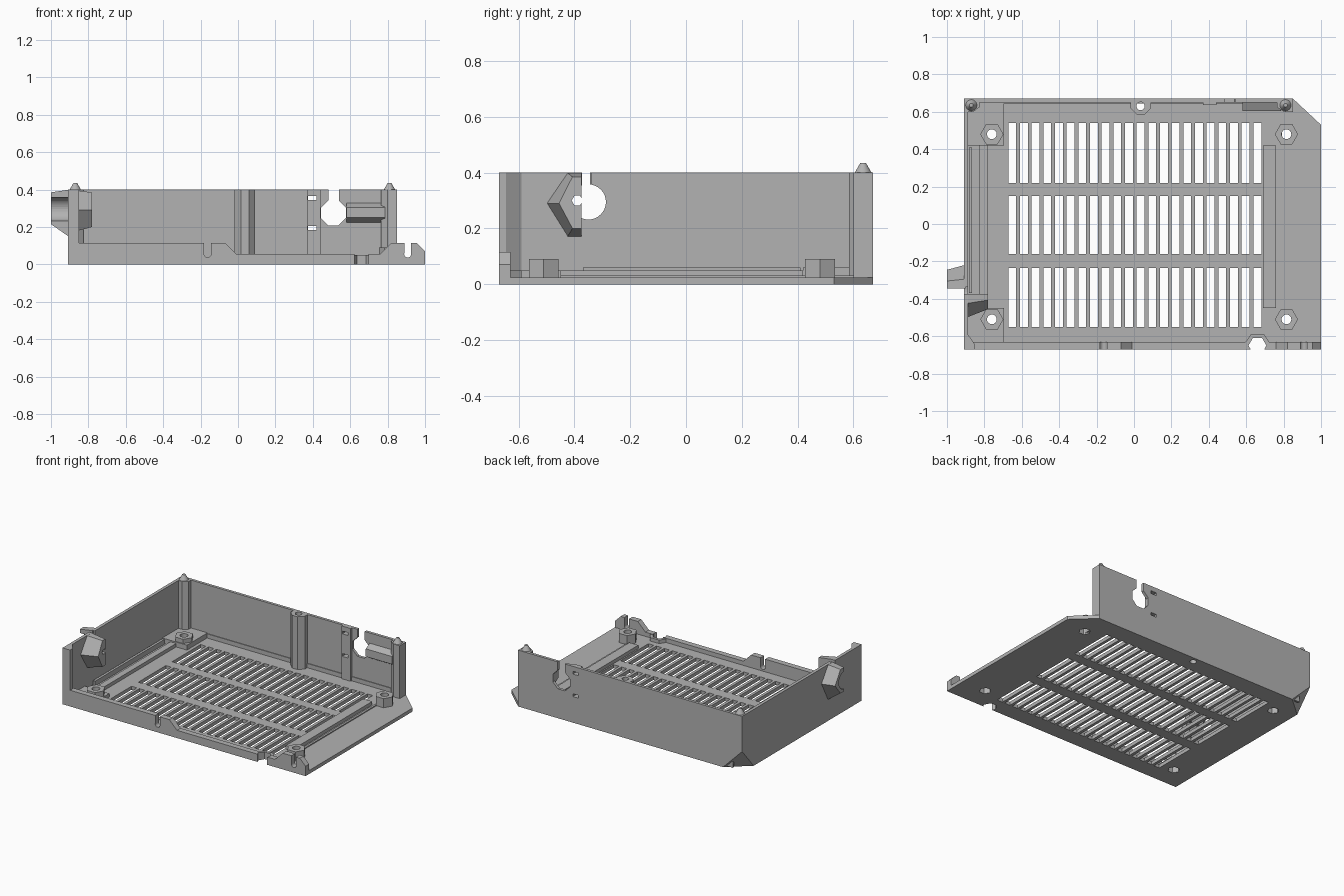
import bpy, bmesh, math
from mathutils import Vector

if "Cube" in bpy.data.objects:
    bpy.data.objects.remove(bpy.data.objects["Cube"], do_unlink=True)

grey = bpy.data.materials.new("light_grey_plastic")
grey.use_nodes = True
grey.diffuse_color = (0.45, 0.45, 0.45, 1)
grey.node_tree.nodes["Principled BSDF"].inputs["Base Color"].default_value = grey.diffuse_color

ORDER = {"x": lambda a, b, t: (t, a, b), "y": lambda a, b, t: (a, t, b), "z": lambda a, b, t: (a, b, t)}


def loft(bm, axis, lower, lo, upper, hi):
    """Solid between two outlines with matching points."""
    place = ORDER[axis]
    low = [bm.verts.new(place(a, b, lo)) for a, b in lower]
    top = [bm.verts.new(place(a, b, hi)) for a, b in upper]
    bm.faces.new(low)
    bm.faces.new(top)
    n = len(low)
    for i in range(n):
        j = (i + 1) % n
        bm.faces.new((low[i], low[j], top[j], top[i]))


def prism(axis, pts, lo, hi):
    return axis, pts, lo, pts, hi


def box(x0, x1, y0, y1, z0, z1):
    return prism("z", [(x0, y0), (x1, y0), (x1, y1), (x0, y1)], z0, z1)


def ring(cx, cy, r, n, turn=0.0):
    return [(cx + r * math.cos(turn + i * math.tau / n), cy + r * math.sin(turn + i * math.tau / n)) for i in range(n)]


def make(name, *solids):
    bm = bmesh.new()
    for s in solids:
        loft(bm, *s)
    bmesh.ops.recalc_face_normals(bm, faces=bm.faces[:])
    mesh = bpy.data.meshes.new(name)
    bm.to_mesh(mesh)
    bm.free()
    mesh.materials.append(grey)
    ob = bpy.data.objects.new(name, mesh)
    bpy.context.scene.collection.objects.link(ob)
    return ob


def cut(ob, *solids):
    """Subtract solids one group at a time, then drop the cutter."""
    cutter = make("cutter", *solids)
    cutter.hide_render = True
    mod = ob.modifiers.new("cut", "BOOLEAN")
    mod.operation, mod.solver, mod.object = "DIFFERENCE", "EXACT", cutter
    bpy.context.view_layer.objects.active = ob
    bpy.ops.object.modifier_apply(modifier=mod.name)
    bpy.data.objects.remove(cutter, do_unlink=True)


L, R, F, B, TOP = -0.91, 1.0, -0.67, 0.67, 0.4
FLOOR = 0.025
BOSSES = [(-0.76, 0.48), (0.815, 0.48), (0.815, -0.51), (-0.76, -0.51)]
POST = (0.035, 0.63)


def clip_corner(ob):
    """Slice the lower back corner with a sloping plane."""
    a, b, c = Vector((L + 0.15, B, 0)), Vector((L, B - 0.13, 0)), Vector((L, B, 0.15))
    normal = (b - a).cross(c - a).normalized()
    if normal.dot(Vector((L, B, 0)) - a) < 0:
        normal = -normal
    bm = bmesh.new()
    bm.from_mesh(ob.data)
    res = bmesh.ops.bisect_plane(bm, geom=bm.verts[:] + bm.edges[:] + bm.faces[:],
                                 plane_co=a, plane_no=normal, clear_outer=True)
    edges = [e for e in res["geom_cut"] if isinstance(e, bmesh.types.BMEdge)]
    if edges:
        bmesh.ops.holes_fill(bm, edges=edges, sides=0)
    bm.to_mesh(ob.data)
    bm.free()


# Floor with vent slots, screw holes and front notch
floor = make("floor", prism("z", [(L, F), (R, F), (R, 0.53), (0.85, B), (L, B)], 0, FLOOR))
slots = []
for y0, y1 in ((0.22, 0.54), (-0.16, 0.15), (-0.55, -0.235)):
    for i in range(22):
        x = -0.672 + i * 0.0624
        slots.append(box(x, x + 0.042, y0, y1, -0.1, 0.2))
cut(floor, *slots)
holes = [prism("z", ring(x, y, 0.038, 6), -0.1, 0.2) for x, y in BOSSES]
notch = prism("z", ring(0.66, -0.65, 0.048, 6), -0.1, 0.2)
post_hole = prism("z", ring(*POST, 0.022, 20), -0.1, 0.6)
cut(floor, notch, post_hole, *holes)
clip_corner(floor)

# Raised corner pads, with hexagonal screw bosses on all four corners
for k, y0, y1, h in (("back", 0.42, 0.655, 0.06), ("front", -0.64, -0.45, 0.05)):
    pad = make("left_%s_pad" % k, box(-0.9, -0.695, y0, y1, 0.015, h))
    cut(pad, *holes)
    clip_corner(pad)
for i, (x, y) in enumerate(BOSSES):
    boss = make("screw_boss_%d" % i, prism("z", ring(x, y, 0.062, 6), FLOOR - 0.01, 0.09))
    cut(boss, prism("z", ring(x, y, 0.026, 24), -0.1, 0.2))
    cut(boss, prism("z", ring(x, y, 0.038, 6), -0.1, 0.04))

# Floor ribs: right step and left guide channel
make("right_rib", box(0.69, 0.76, -0.45, 0.42, 0.01, 0.05))
make("right_edge_lip", box(0.775, 0.79, -0.45, 0.61, 0.01, 0.032))
make("left_guide_rails", box(-0.882, -0.865, -0.37, 0.41, 0.01, 0.06),
     box(-0.825, -0.78, -0.45, 0.42, 0.01, 0.05))

# Back wall with cable keyhole and tie slots
back = make("back_wall", box(L, 0.85, 0.65, B, 0, TOP))
cut(back, prism("y", ring(0.51, 0.275, 0.072, 8, math.pi / 8), 0.5, 0.8), post_hole)
cut(back, box(0.483, 0.54, 0.5, 0.8, 0.3, 0.5))
ties = [box(0.375, 0.42, 0.5, 0.8, z, z + 0.02) for z in (0.185, 0.345)]
cut(back, *ties)
clip_corner(back)
plate = make("tie_plate", box(0.37, 0.44, 0.635, 0.655, 0.02, TOP))
cut(plate, *ties)
make("back_bracket", prism("x", [(0.655, 0.33), (0.605, 0.305), (0.605, 0.25), (0.655, 0.22)], 0.58, 0.785))
make("back_skirt", box(-0.83, 0.77, 0.645, 0.66, 0.01, 0.055))

# Screw column on the back wall
column = make("back_screw_column", prism("z", [(-0.02, 0.655), (-0.02, 0.62), (0.015, 0.585),
              (0.058, 0.585), (0.092, 0.62), (0.092, 0.655)], 0, TOP))
cut(column, post_hole)

# Left wall with cable keyhole
CY, CZ = -0.35, 0.295
left = make("left_wall", box(L, L + 0.022, F, B, 0, TOP))
bore = prism("x", ring(CY, CZ, 0.063, 32), -1.2, -0.6)
cut(left, bore)
cut(left, box(-1.2, -0.6, -0.373, -0.338, CZ, 0.5))
clip_corner(left)


def half_hex(y, side, reach, z0, z1):
    """Half hexagon outline in y and z, bulging to one side."""
    mid = 0.29
    return [(y, z0), (y + side * reach * 0.4, z0), (y + side * reach, mid), (y + side * reach * 0.4, z1), (y, z1)]


# Cable clamp halves, inside and outside the left wall
make("inner_clamp", ("x", half_hex(-0.375, -1, 0.125, 0.17, TOP), -0.895,
                     half_hex(-0.375, -1, 0.08, 0.2, 0.385), -0.78))
outer = make("outer_clamp", ("x", half_hex(-0.345, 1, 0.127, 0.145, TOP), L + 0.01,
                             half_hex(-0.345, 1, 0.1, 0.215, 0.385), -1.0))
cut(outer, bore)
screw = prism("x", ring(-0.39, 0.3, 0.02, 6), -1.2, -0.6)
cut(bpy.data.objects["inner_clamp"], screw)

# Front wall: stepped profile with wire slots
front = make("front_wall", prism("y", [(L, 0), (R, 0), (R, 0.07), (0.955, 0.115), (0.82, 0.115), (0.76, 0.055),
             (-0.01, 0.055), (-0.07, 0.115), (L, 0.115)], F, -0.63))
for x in (-0.163, 0.907):
    cut(front, box(x - 0.018, x + 0.018, -0.8, -0.5, 0.055, 0.2))
    cut(front, prism("y", ring(x, 0.055, 0.0185, 20), -0.8, -0.5))
cut(front, notch)
notch_lip = make("notch_lip", prism("z", [(0.59, -0.64), (0.625, -0.59), (0.695, -0.59), (0.73, -0.64)], 0.01, 0.05))
cut(notch_lip, notch)

# Front left corner post
make("front_corner_post", prism("z", [(L, F), (-0.85, F), (-0.85, -0.645), (-0.888, -0.59), (L, -0.59)], 0, TOP))

# Back corner posts with pointed locating pegs
for name, x, s in (("left", -0.87, 1), ("right", 0.81, -1)):
    post = make(name + "_back_post", prism("z", [(x - s * 0.04, 0.66), (x - s * 0.04, 0.6), (x + s * 0.01, 0.6),
                (x + s * 0.045, 0.625), (x + s * 0.045, 0.66)], 0, TOP))
    clip_corner(post)
    peg = make(name + "_locating_peg", ("z", ring(x, 0.635, 0.03, 24), TOP - 0.01, ring(x, 0.635, 0.03, 24), TOP),
               ("z", ring(x, 0.635, 0.03, 24), TOP, ring(x, 0.635, 0.01, 24), 0.435))
    bpy.ops.object.select_all(action="DESELECT")
    peg.select_set(True)
    bpy.context.view_layer.objects.active = peg
    bpy.ops.object.shade_smooth_by_angle()
